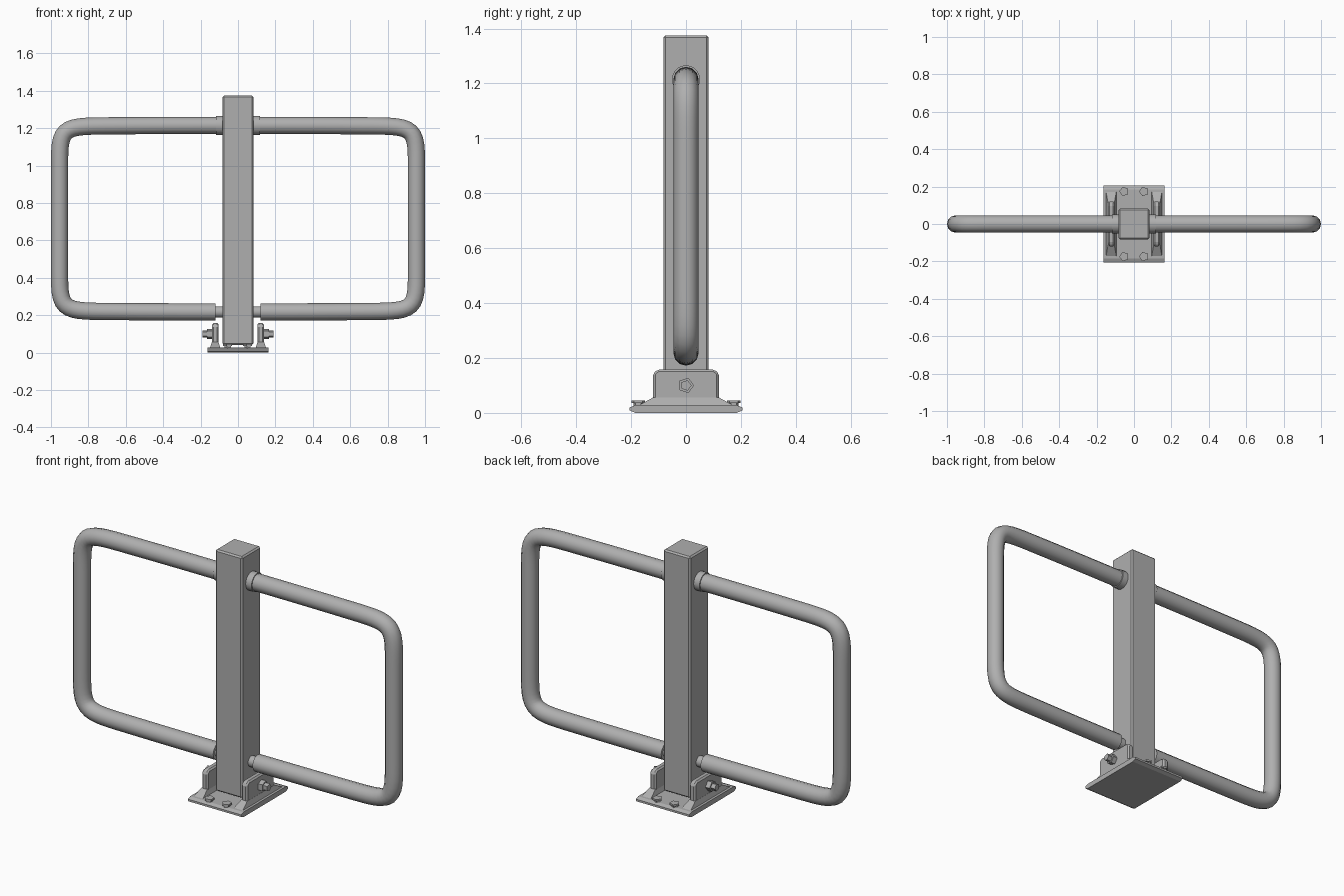
import bpy, bmesh
from math import pi, radians
from mathutils import Matrix, Vector

if "Cube" in bpy.data.objects:
    bpy.data.objects.remove(bpy.data.objects["Cube"])

# dark grey metal
metal = bpy.data.materials.new("dark_metal")
metal.diffuse_color = (0.43, 0.43, 0.43, 1)
metal.use_nodes = True
metal.node_tree.nodes["Principled BSDF"].inputs["Base Color"].default_value = metal.diffuse_color


def add_object(name, bm, bevel=0.0, smooth=False):
    bmesh.ops.recalc_face_normals(bm, faces=bm.faces)
    mesh = bpy.data.meshes.new(name)
    bm.to_mesh(mesh)
    bm.free()
    mesh.materials.append(metal)
    ob = bpy.data.objects.new(name, mesh)
    bpy.context.collection.objects.link(ob)
    if bevel:
        mod = ob.modifiers.new("bevel", 'BEVEL')
        mod.width, mod.segments = bevel, 1
    if smooth:
        bpy.context.view_layer.objects.active = ob
        ob.select_set(True)
        bpy.ops.object.shade_smooth_by_angle(angle=radians(35))
        ob.select_set(False)
    return ob


def extrude_x(name, profile, x0, x1, bevel=0.0):
    # closed (y, z) profile extruded along x
    bm = bmesh.new()
    face = bm.faces.new([bm.verts.new((x0, y, z)) for y, z in profile])
    res = bmesh.ops.extrude_face_region(bm, geom=[face])
    verts = [v for v in res["geom"] if isinstance(v, bmesh.types.BMVert)]
    bmesh.ops.translate(bm, verts=verts, vec=(x1 - x0, 0, 0))
    return add_object(name, bm, bevel)


def rod(name, parts, axis, sides, smooth=False):
    # stacked cylinders: (start, end, radius), along an axis through a point
    origin, rot = axis
    bm = bmesh.new()
    for a, b, r in parts:
        m = Matrix.Translation(origin) @ rot @ Matrix.Translation((0, 0, (a + b) / 2))
        bmesh.ops.create_cone(bm, cap_ends=True, segments=sides, radius1=r,
                              radius2=r, depth=b - a, matrix=m)
    return add_object(name, bm, smooth=smooth)


# square post
bm = bmesh.new()
bmesh.ops.create_cube(bm, size=1, matrix=Matrix.Translation((0, 0, 0.708))
                      @ Matrix.Diagonal((0.165, 0.165, 1.334, 1)))
add_object("post", bm, 0.008)

# base plate with chamfered front and back edges
half = [(0.185, 0), (0.205, 0.009), (0.205, 0.02), (0.185, 0.028)]
extrude_x("base_plate", half + [(-y, z) for y, z in reversed(half)], -0.163, 0.163)

# anchor bolts
for i, (x, y) in enumerate([(sx * 0.053, sy * 0.174) for sx in (-1, 1) for sy in (-1, 1)]):
    rod(f"anchor_bolt_{i}", [(0.02, 0.036, 0.018), (0.036, 0.046, 0.026)],
        (Vector((x, y, 0)), Matrix.Rotation(pi / 2, 4, 'Z')), 5)

for s, side in ((-1, "left"), (1, "right")):
    turn = Matrix.Rotation(s * pi / 2, 4, 'Y')

    # hinge bracket with flared foot
    prof = [(0.12, 0.022), (0.12, 0.144), (0.103, 0.158)]
    prof += [(-y, z) for y, z in reversed(prof)]
    extrude_x(f"bracket_{side}", prof, s * 0.103, s * 0.139, 0.008)
    bm = bmesh.new()
    bmesh.ops.create_cube(bm, size=2)
    for v in bm.verts:
        w, d, z = (0.018, 0.12, 0.056) if v.co.z > 0 else (0.028, 0.175, 0.026)
        v.co = (s * 0.122 + v.co.x * w, v.co.y * d, z)
    add_object(f"bracket_foot_{side}", bm)

    # pivot bolt and nut
    rod(f"pivot_bolt_{side}", [(0.11, 0.165, 0.029), (0.165, 0.19, 0.02)],
        (Vector((0, 0, 0.1)), turn), 5)

    # collars joining the tube to the post
    rod(f"upper_collar_{side}", [(0.07, 0.088, 0.05), (0.08, 0.118, 0.051)],
        (Vector((0, 0, 1.215)), turn), 20, True)
    rod(f"lower_pin_{side}", [(0.07, 0.16, 0.03)], (Vector((0, 0, 0.218)), turn), 20, True)

    # bent tube frame: (point, left handle, right handle) in x, z
    path = [((0.105, 1.215), (0.05, 1.215), (0.25, 1.215)),
            ((0.65, 1.213), (0.45, 1.215), (0.92, 1.211)),
            ((0.954, 1.03), (0.954, 1.22), (0.954, 0.8))]
    flip = lambda p: (p[0], 1.433 - p[1])
    path += [(flip(p), flip(r), flip(l)) for p, l, r in reversed(path)]
    path[-1] = ((0.12, 0.218), (0.25, 0.218), (0.05, 0.218))
    cu = bpy.data.curves.new(f"tube_frame_{side}", 'CURVE')
    cu.dimensions = '3D'
    cu.bevel_depth, cu.bevel_resolution = 0.046, 4
    cu.resolution_u, cu.use_fill_caps = 12, True
    cu.materials.append(metal)
    sp = cu.splines.new('BEZIER')
    sp.bezier_points.add(len(path) - 1)
    for bp, (p, l, r) in zip(sp.bezier_points, path):
        bp.handle_left_type = bp.handle_right_type = 'FREE'
        bp.co, bp.handle_left, bp.handle_right = [(s * q[0], 0, q[1]) for q in (p, l, r)]
    tube = bpy.data.objects.new(f"tube_frame_{side}", cu)
    bpy.context.collection.objects.link(tube)
    bpy.context.view_layer.objects.active = tube
    tube.select_set(True)
    bpy.ops.object.convert(target='MESH')
    bpy.ops.object.shade_smooth_by_angle(angle=radians(40))
    bpy.context.view_layer.objects.active.select_set(False)
